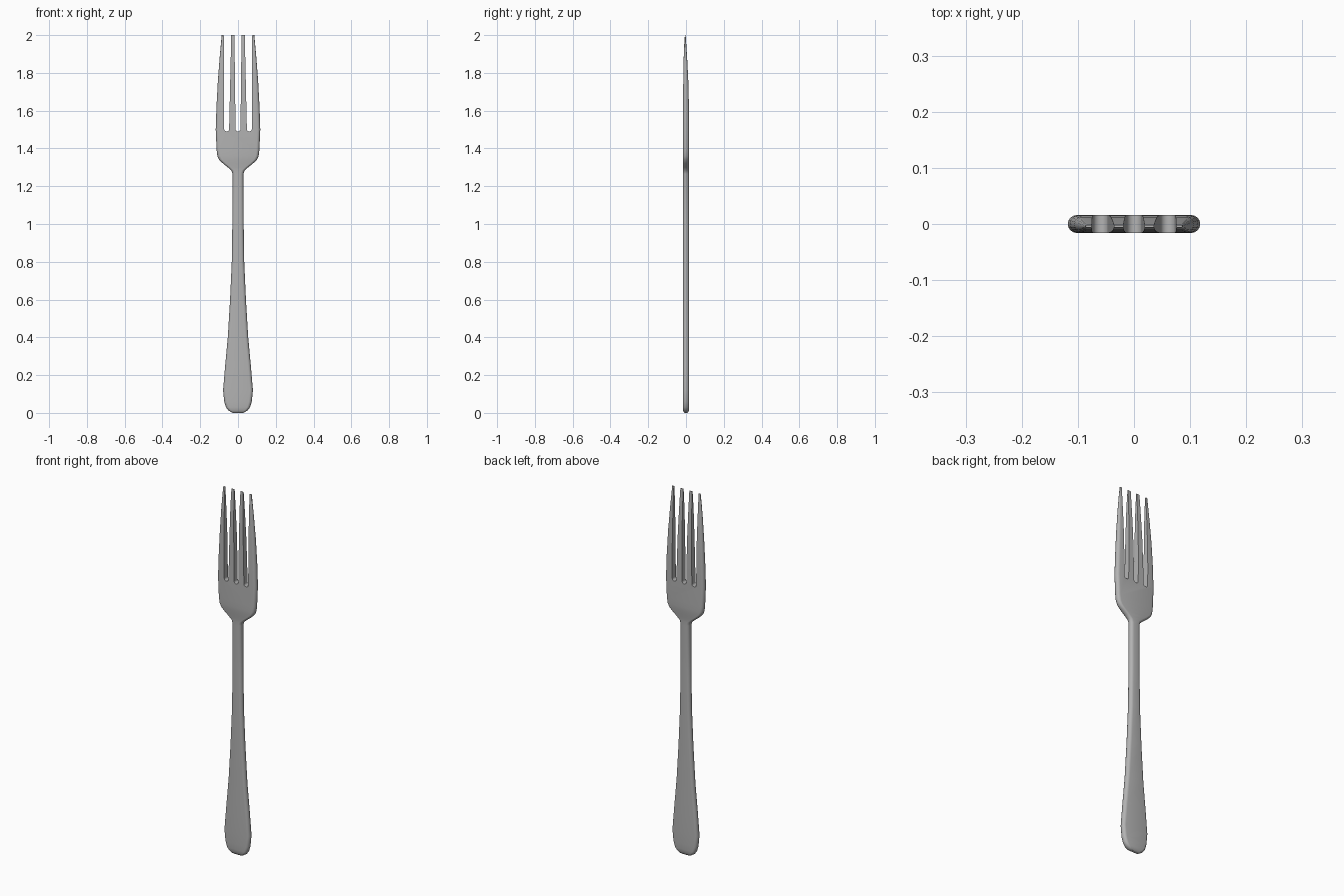
import bpy, bmesh, math

if "Cube" in bpy.data.objects:
    bpy.data.objects.remove(bpy.data.objects["Cube"])

# Stations up the fork: z, half width, half thickness, y offset
STATIONS = [
    (0.0, 0.028, 0.007, 0), (0.004, 0.036, 0.012, 0), (0.014, 0.052, 0.0155, 0),
    (0.03, 0.064, 0.016, 0), (0.06, 0.073, 0.016, 0), (0.12, 0.079, 0.016, 0),
    (0.25, 0.068, 0.016, 0), (0.4, 0.054, 0.016, 0), (0.6, 0.042, 0.016, 0),
    (0.8, 0.033, 0.016, 0), (1.0, 0.030, 0.016, 0), (1.265, 0.029, 0.016, 0),
    (1.283, 0.035, 0.016, 0), (1.30, 0.054, 0.016, 0), (1.32, 0.079, 0.016, 0),
    (1.34, 0.100, 0.016, 0), (1.36, 0.109, 0.016, 0), (1.39, 0.113, 0.016, 0),
    (1.5, 0.118, 0.016, 0), (1.62, 0.114, 0.0155, 0), (1.75, 0.107, 0.0135, -0.001),
    (1.87, 0.098, 0.0095, -0.003), (1.95, 0.091, 0.0055, -0.004), (2.0, 0.086, 0.002, -0.004),
]
ARC = 8


def make_object(name, bm):
    bmesh.ops.recalc_face_normals(bm, faces=bm.faces)
    mesh = bpy.data.meshes.new(name)
    bm.to_mesh(mesh)
    bm.free()
    obj = bpy.data.objects.new(name, mesh)
    bpy.context.collection.objects.link(obj)
    return obj


def ring(bm, z, w, t, y):
    """Flat cross-section with fully rounded sides."""
    verts = []
    for side in (1, -1):
        for i in range(ARC + 1):
            a = -math.pi / 2 + math.pi * i / ARC
            verts.append(bm.verts.new((side * (w - t + t * math.cos(a)),
                                       y + side * t * math.sin(a), z)))
    return verts


# Dark steel
steel = bpy.data.materials.new("steel")
steel.diffuse_color = (0.45, 0.45, 0.45, 1)
steel.use_nodes = True
steel.node_tree.nodes["Principled BSDF"].inputs["Base Color"].default_value = steel.diffuse_color

# Handle and head, lofted as one body
bm = bmesh.new()
rings = [ring(bm, *s) for s in STATIONS]
for a, b in zip(rings, rings[1:]):
    for i in range(len(a)):
        j = (i + 1) % len(a)
        bm.faces.new((a[i], a[j], b[j], b[i]))
bm.faces.new(rings[0])
bm.faces.new(rings[-1])
fork = make_object("fork", bm)
fork.data.materials.append(steel)

# Round-bottomed slots between the four tines
bm = bmesh.new()
for cx, hw, top_cx, top_hw in ((-0.060, 0.013, -0.0555, 0.020),
                               (0, 0.013, 0, 0.019),
                               (0.060, 0.013, 0.0555, 0.020)):
    outline = [(top_cx - top_hw, 2.01)]
    for i in range(13):
        a = math.pi + math.pi * i / 12
        outline.append((cx + hw * math.cos(a), 1.49 + hw + hw * math.sin(a)))
    outline.append((top_cx + top_hw, 2.01))
    face = bm.faces.new([bm.verts.new((x, -0.05, z)) for x, z in outline])
    ext = bmesh.ops.extrude_face_region(bm, geom=[face])["geom"]
    bmesh.ops.translate(bm, vec=(0, 0.1, 0),
                        verts=[v for v in ext if isinstance(v, bmesh.types.BMVert)])
slots = make_object("slot_cutter", bm)
slots.data.materials.append(steel)

bpy.context.view_layer.objects.active = fork
fork.select_set(True)
cut = fork.modifiers.new("slots", 'BOOLEAN')
cut.operation = 'DIFFERENCE'
cut.solver = 'EXACT'
cut.object = slots
bpy.ops.object.modifier_apply(modifier="slots")
bpy.data.objects.remove(slots, do_unlink=True)
bpy.ops.object.shade_smooth_by_angle(angle=math.radians(35))
